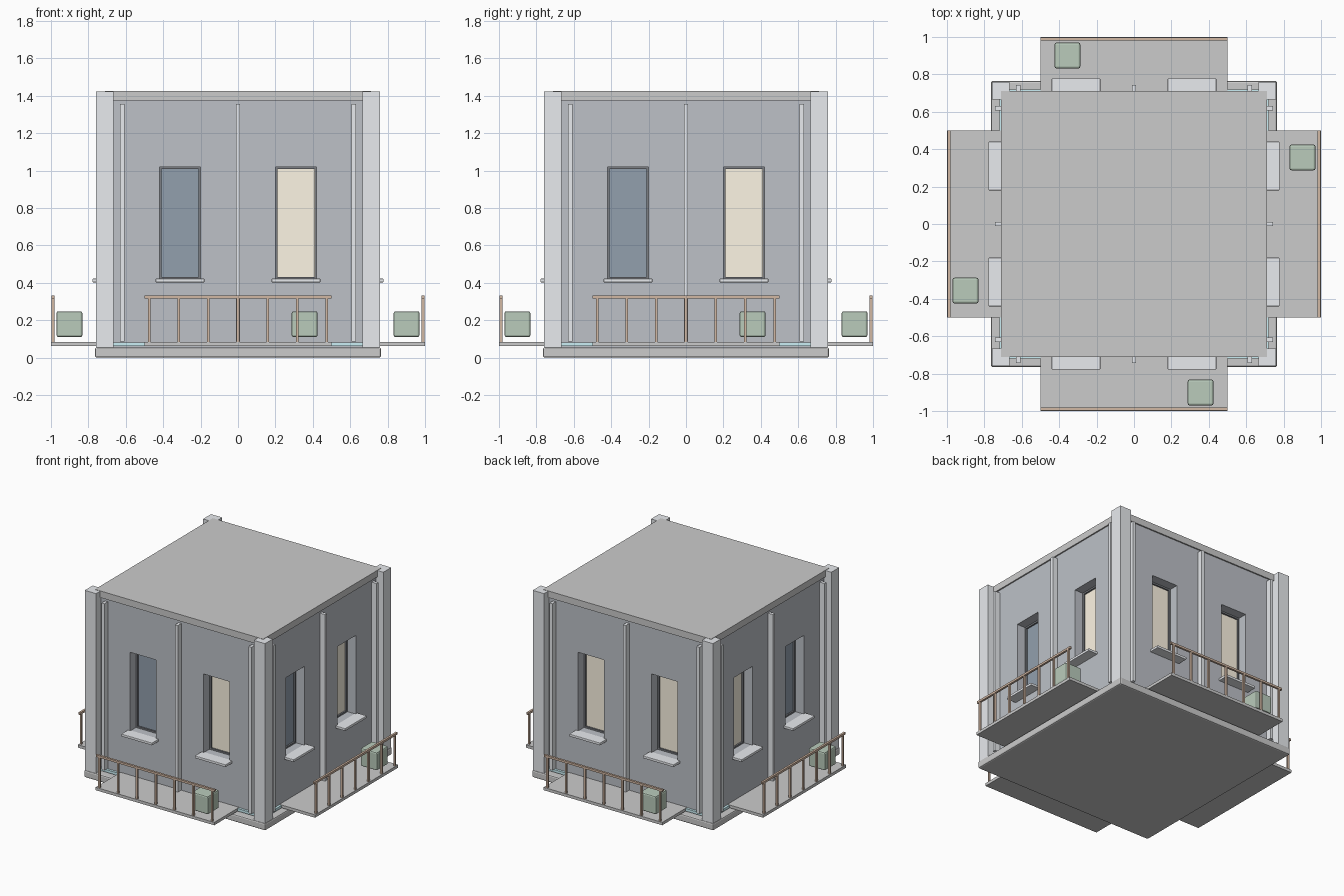
import bpy, bmesh, math
from mathutils import Matrix, Vector

if "Cube" in bpy.data.objects:
    bpy.data.objects.remove(bpy.data.objects["Cube"])


def material(name, rgb):
    m = bpy.data.materials.new(name)
    m.diffuse_color = (*rgb, 1)
    m.use_nodes = True
    m.node_tree.nodes["Principled BSDF"].inputs["Base Color"].default_value = m.diffuse_color
    return m


WALL = material("slate_wall", (0.51, 0.535, 0.575))
TRIM = material("pale_trim", (0.81, 0.83, 0.86))
DARK = material("dark_frame", (0.2, 0.21, 0.23))
GLASS = material("dark_glass", (0.29, 0.35, 0.42))
LIT = material("lit_glass", (0.99, 0.92, 0.78))
WOOD = material("bronze", (0.65, 0.48, 0.37))
LEAF = material("leaf", (0.49, 0.6, 0.5))
GLOW = material("glow_strip", (0.6, 0.87, 0.92))


def boxes(name, spans, mat=None, bevel=0, side=0):
    """One object made of boxes ((x0,x1),(y0,y1),(z0,z1)), turned to a side."""
    bm = bmesh.new()
    for span in spans:
        size = Vector([b - a for a, b in span])
        mid = Vector([(a + b) / 2 for a, b in span])
        bmesh.ops.create_cube(bm, size=1, matrix=Matrix.Translation(mid) @ Matrix.Diagonal((*size, 1)))
    if bevel:
        bmesh.ops.bevel(bm, geom=bm.edges[:], offset=bevel, segments=2, profile=0.5, affect='EDGES')
    bm.transform(Matrix.Rotation(side * math.pi / 2, 4, 'Z'))
    me = bpy.data.meshes.new(name)
    bm.to_mesh(me)
    bm.free()
    if mat:
        me.materials.append(mat)
    ob = bpy.data.objects.new(name, me)
    bpy.context.collection.objects.link(ob)
    return ob


# base slab, wall block and roof
boxes("base_slab", [((-0.765, 0.765), (-0.765, 0.765), (0, 0.055))], None, 0.01)
body = boxes("wall_block", [((-0.7, 0.7), (-0.7, 0.7), (0.05, 1.385))], WALL)
boxes("roof_slab", [((-0.71, 0.71), (-0.71, 0.71), (1.375, 1.426))])

# corner pillars
for sx in (-1, 1):
    for sy in (-1, 1):
        xs = sorted((sx * 0.665, sx * 0.76))
        ys = sorted((sy * 0.665, sy * 0.76))
        boxes("corner_pillar", [(xs, ys, (0.05, 1.424))], TRIM)

WINDOWS = (-0.31, 0.31)
DEPTH = -0.61
lit = [(0, 1), (0, 1), (1, 1), (1, 0)]

# window recesses cut into the wall block
for side in range(4):
    cutter = boxes("window_cutter", [((x - 0.11, x + 0.11), (-0.8, DEPTH), (0.42, 1.02)) for x in WINDOWS], None, 0, side)
    cutter.hide_render = True
    mod = body.modifiers.new("recess", 'BOOLEAN')
    mod.operation, mod.solver, mod.object = 'DIFFERENCE', 'EXACT', cutter
    bpy.context.view_layer.objects.active = body
    bpy.ops.object.modifier_apply(modifier=mod.name)
    bpy.data.objects.remove(cutter)

for side in range(4):
    # panes, thin frames and sills
    for x, on in zip(WINDOWS, lit[side]):
        boxes("window_pane", [((x - 0.11, x + 0.11), (DEPTH - 0.008, DEPTH + 0.01), (0.42, 1.02))],
              LIT if on else GLASS, 0, side)
        y = (DEPTH - 0.02, DEPTH)
        boxes("window_frame", [((x - 0.11, x - 0.098), y, (0.42, 1.02)),
                               ((x + 0.098, x + 0.11), y, (0.42, 1.02)),
                               ((x - 0.098, x + 0.098), y, (0.42, 0.432)),
                               ((x - 0.098, x + 0.098), y, (1.008, 1.02))], DARK, 0, side)
        boxes("window_sill", [((x - 0.13, x + 0.13), (-0.778, -0.69), (0.403, 0.422))], TRIM, 0.003, side)

    # slim vertical ribs
    boxes("wall_ribs", [((x - 0.012, x + 0.012), (-0.742, -0.69), (0.085, 1.355))
                        for x in (-0.62, 0, 0.62)], TRIM, 0, side)

    # glowing strip at the wall foot
    boxes("glow_strip", [((-0.665, 0.665), (-0.718, -0.69), (0.062, 0.082))], GLOW, 0, side)

    # balcony deck, railing and shrub
    boxes("balcony_deck", [((-0.5, 0.5), (-1.0, -0.69), (0.062, 0.084))], None, 0, side)
    boxes("railing", [((-0.5, 0.5), (-0.997, -0.981), (0.315, 0.331))] +
          [((x - 0.007, x + 0.007), (-0.996, -0.982), (0.08, 0.32))
           for x in [i * 0.1583 for i in range(-3, 4)]], WOOD, 0, side)
    boxes("shrub", [((0.287, 0.425), (-0.97, -0.832), (0.11, 0.248))], LEAF, 0.01, side)
